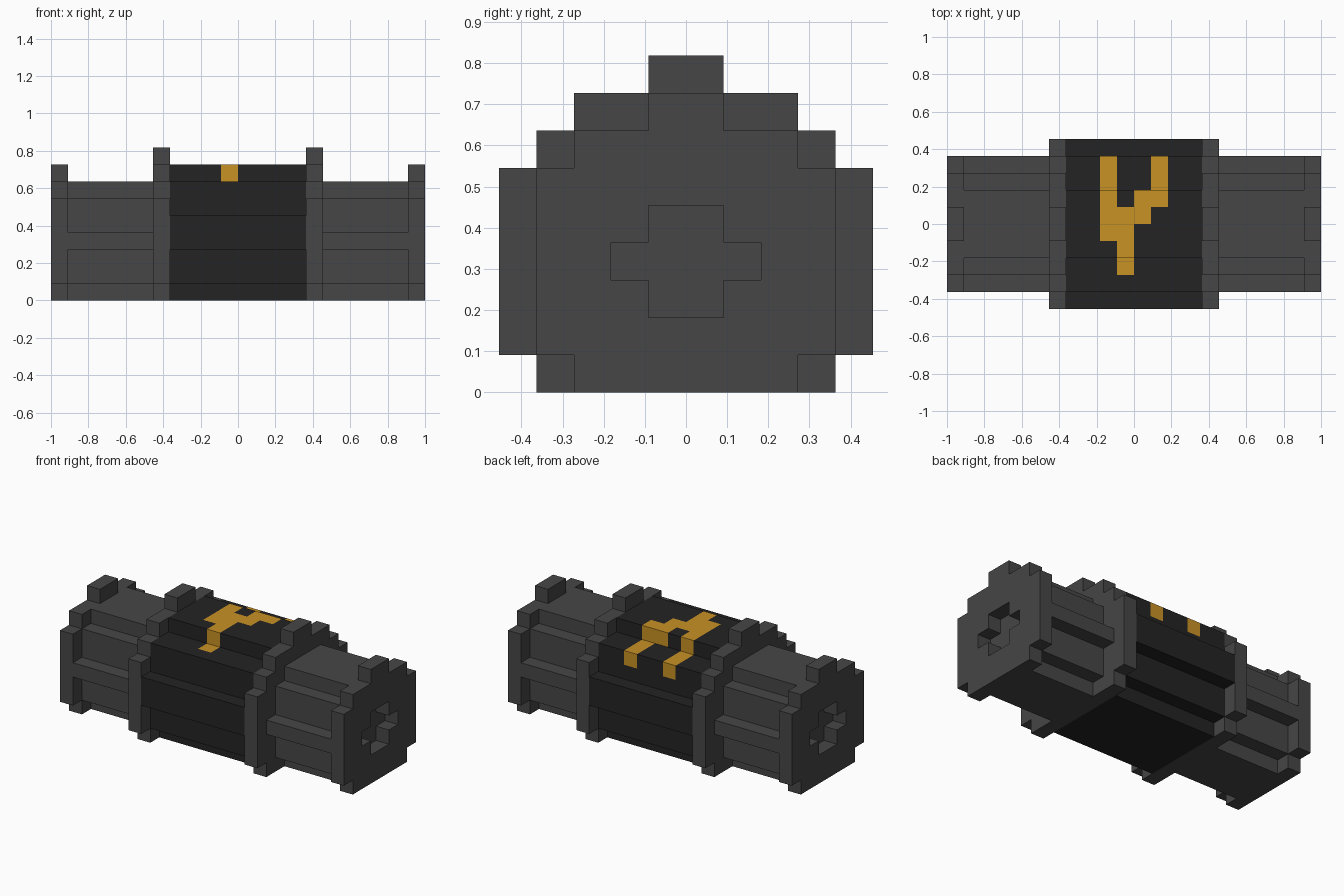
import bpy
import bmesh
from math import floor
from mathutils import Vector

U = 1 / 11  # edge length of one block

cube = bpy.data.objects.get("Cube")
if cube:
    bpy.data.objects.remove(cube, do_unlink=True)


def material(name, rgb):
    mat = bpy.data.materials.new(name)
    mat.use_nodes = True
    colour = (*rgb, 1)
    mat.diffuse_color = colour
    bsdf = next(n for n in mat.node_tree.nodes if n.type == 'BSDF_PRINCIPLED')
    bsdf.inputs["Base Color"].default_value = colour
    bsdf.inputs["Roughness"].default_value = 0.8
    return mat


grey = material("dark grey", (0.061, 0.061, 0.061))
black = material("near black", (0.017, 0.017, 0.017))
gold = material("gold", (0.578, 0.287, 0.018))


def stepped_bar(bands, x0, x1, base=0):
    """Extrude a stepped profile along x; bands are (top height, half width)."""
    side, z = [], base
    for top, half in bands:
        side += [(half, z), (half, top)]
        z = top
    outline = side + [(-y, z) for y, z in reversed(side)]
    bm = bmesh.new()
    face = bm.faces.new([bm.verts.new((x0, y, z)) for y, z in outline])
    out = bmesh.ops.extrude_face_region(bm, geom=[face])
    moved = [g for g in out["geom"] if isinstance(g, bmesh.types.BMVert)]
    bmesh.ops.translate(bm, verts=moved, vec=(x1 - x0, 0, 0))
    bmesh.ops.recalc_face_normals(bm, faces=bm.faces)
    return bm


def finish(bm, name, *mats):
    bmesh.ops.scale(bm, verts=bm.verts, vec=(U, U, U))
    mesh = bpy.data.meshes.new(name)
    bm.to_mesh(mesh)
    bm.free()
    for mat in mats:
        mesh.materials.append(mat)
    obj = bpy.data.objects.new(name, mesh)
    bpy.context.scene.collection.objects.link(obj)
    return obj


def cut(obj, cutter):
    mod = obj.modifiers.new("socket", 'BOOLEAN')
    mod.operation = 'DIFFERENCE'
    mod.solver = 'EXACT'
    mod.object = cutter
    graph = bpy.context.evaluated_depsgraph_get()
    result = bpy.data.meshes.new_from_object(obj.evaluated_get(graph))
    obj.modifiers.clear()
    obj.data = result
    bpy.data.objects.remove(cutter, do_unlink=True)


# Stepped profiles, from the bottom up
DRUM = [(1, 3), (3, 4), (5, 5), (7, 4), (8, 2)]
COLLAR = [(1, 4), (6, 5), (7, 4), (8, 3), (9, 1)]
ARM = [(1, 2), (3, 3), (4, 4), (6, 3), (7, 2)]
CAP = [(1, 3), (6, 4), (7, 3), (8, 1)]
SOCKET = [(3, 1), (4, 2), (5, 1)]

# Central drum, with a forked inlay picked out block by block
FORK = {-2: (-1, 4), -1: (-3, 1), 0: (0, 2), 1: (1, 4)}  # column: y range
bm = stepped_bar(DRUM, -4, 4)
cuts = [((i, 0, 0), (1, 0, 0)) for i in range(-2, 3)]
cuts += [((0, i, 0), (0, 1, 0)) for i in range(-3, 3)]
cuts += [((0, 0, 6), (0, 0, 1))]
for point, normal in cuts:
    bmesh.ops.bisect_plane(bm, geom=bm.verts[:] + bm.edges[:] + bm.faces[:],
                           plane_co=point, plane_no=normal, dist=0.0001)
for face in bm.faces:
    block = face.calc_center_bounds() - face.normal * 0.5
    low, high = FORK.get(floor(block.x), (0, 0))
    face.material_index = int(block.z > 6 and low < block.y < high)
bmesh.ops.dissolve_limit(bm, angle_limit=0.01, verts=bm.verts, edges=bm.edges,
                         delimit={'MATERIAL'})
finish(bm, "central_drum", black, gold)

# Collar, ridged arm and socketed end cap on each side
for side, sign in (("left", 1), ("right", -1)):
    finish(stepped_bar(COLLAR, 4 * sign, 5 * sign), side + "_collar", grey)
    finish(stepped_bar(ARM, 5 * sign, 10 * sign), side + "_arm", grey)
    cap = finish(stepped_bar(CAP, 10 * sign, 11 * sign), side + "_end_cap", grey)
    cutter = finish(stepped_bar(SOCKET, 9 * sign, 12 * sign, base=2),
                    side + "_socket_cutter", grey)
    cutter.hide_render = True
    cut(cap, cutter)
